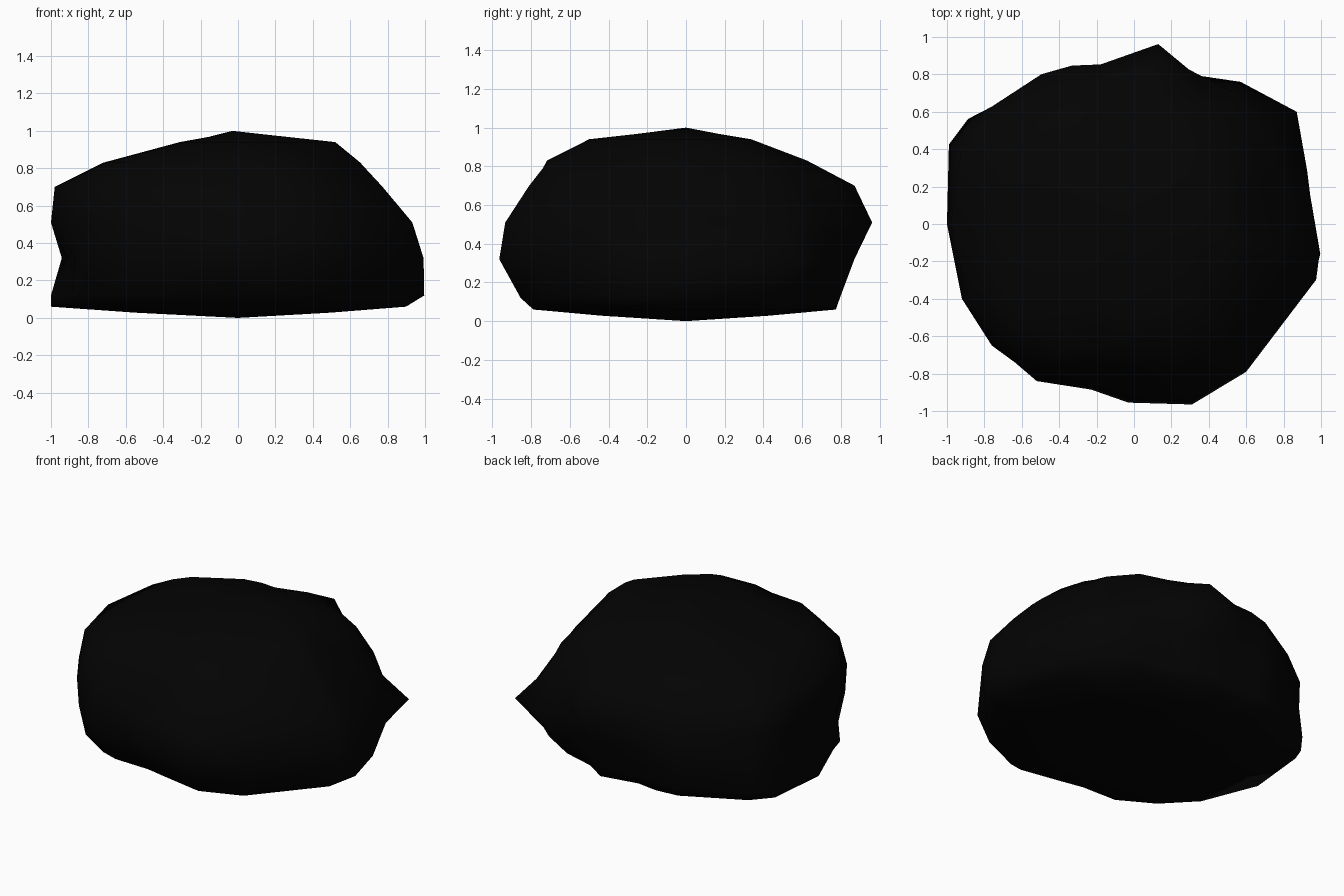
import bpy, bmesh
from math import atan2, degrees

if "Cube" in bpy.data.objects:
    bpy.data.objects.remove(bpy.data.objects["Cube"])

# Widest outline of the boulder, seen from above, counter-clockwise
OUTLINE = [(1.0, -.16), (.95, .15), (.93, .29), (.87, .6), (.57, .76), (.3, .84), (.13, .965),
           (-.18, .865), (-.34, .865), (-.51, .825), (-.9, .57), (-1, .43), (-1, 0), (-.92, -.4),
           (-.76, -.65), (-.52, -.84), (-.23, -.885), (-.03, -.955), (.31, -.965), (.6, -.79),
           (.98, -.3)]

# Ring heights, and how far each ring reaches toward the outline per compass angle
LEVELS = [.06, .12, .32, .51, .70, .83, .94]
PROFILES = {
    0:   [.90, 1.01, .99, .92, .74, .64, .53],   # right
    35:  [.80, .83, 1.0, .82, .73, .60, .40],    # low spur
    60:  [.82, .86, 1.0, .97, .84, .71, .42],
    85:  [.80, .82, .89, 1.0, .91, .64, .34],    # back
    135: [.92, .98, 1.0, .96, .87, .69, .34],
    180: [1.0, 1.0, .88, 1.0, .98, .72, .28],    # left
    225: [.86, .94, 1.0, 1.0, .95, .80, .37],
    270: [.77, .85, 1.0, .96, .82, .75, .53],    # front
    315: [.89, .94, 1.0, .98, .87, .71, .48],
}
ANGLES = list(PROFILES) + [360]


def reach(x, y, level):
    a = degrees(atan2(y, x)) % 360
    for lo, hi in zip(ANGLES, ANGLES[1:]):
        if lo <= a <= hi:
            t = (a - lo) / (hi - lo)
            return PROFILES[lo][level] * (1 - t) + PROFILES[hi % 360][level] * t


# Stack the rings
bm = bmesh.new()
rings = []
for k, z in enumerate(LEVELS):
    rings.append([bm.verts.new((x * reach(x, y, k), y * reach(x, y, k), z))
                  for x, y in OUTLINE])
rings.append([bm.verts.new((v.co.x * .5, v.co.y * .5, .968)) for v in rings[-1]])
rings.insert(0, [bm.verts.new((v.co.x * .55, v.co.y * .55, .028)) for v in rings[0]])

n = len(OUTLINE)
for low, high in zip(rings, rings[1:]):
    for i in range(n):
        j = (i + 1) % n
        bm.faces.new((low[i], low[j], high[j], high[i]))

# Close the crown and the shallow underside
top = bm.verts.new((-.03, 0, 1))
bottom = bm.verts.new((0, 0, 0))
for i in range(n):
    j = (i + 1) % n
    bm.faces.new((rings[-1][i], rings[-1][j], top))
    bm.faces.new((rings[0][j], rings[0][i], bottom))

bmesh.ops.triangulate(bm, faces=bm.faces[:])
bmesh.ops.recalc_face_normals(bm, faces=bm.faces[:])
for f in bm.faces:
    f.smooth = True
mesh = bpy.data.meshes.new("boulder")
bm.to_mesh(mesh)
bm.free()

boulder = bpy.data.objects.new("boulder", mesh)
bpy.context.collection.objects.link(boulder)
mat = bpy.data.materials.new("black_stone")
mat.diffuse_color = (.001, .001, .001, 1)
mat.use_nodes = True
mat.node_tree.nodes["Principled BSDF"].inputs["Base Color"].default_value = mat.diffuse_color
mesh.materials.append(mat)
